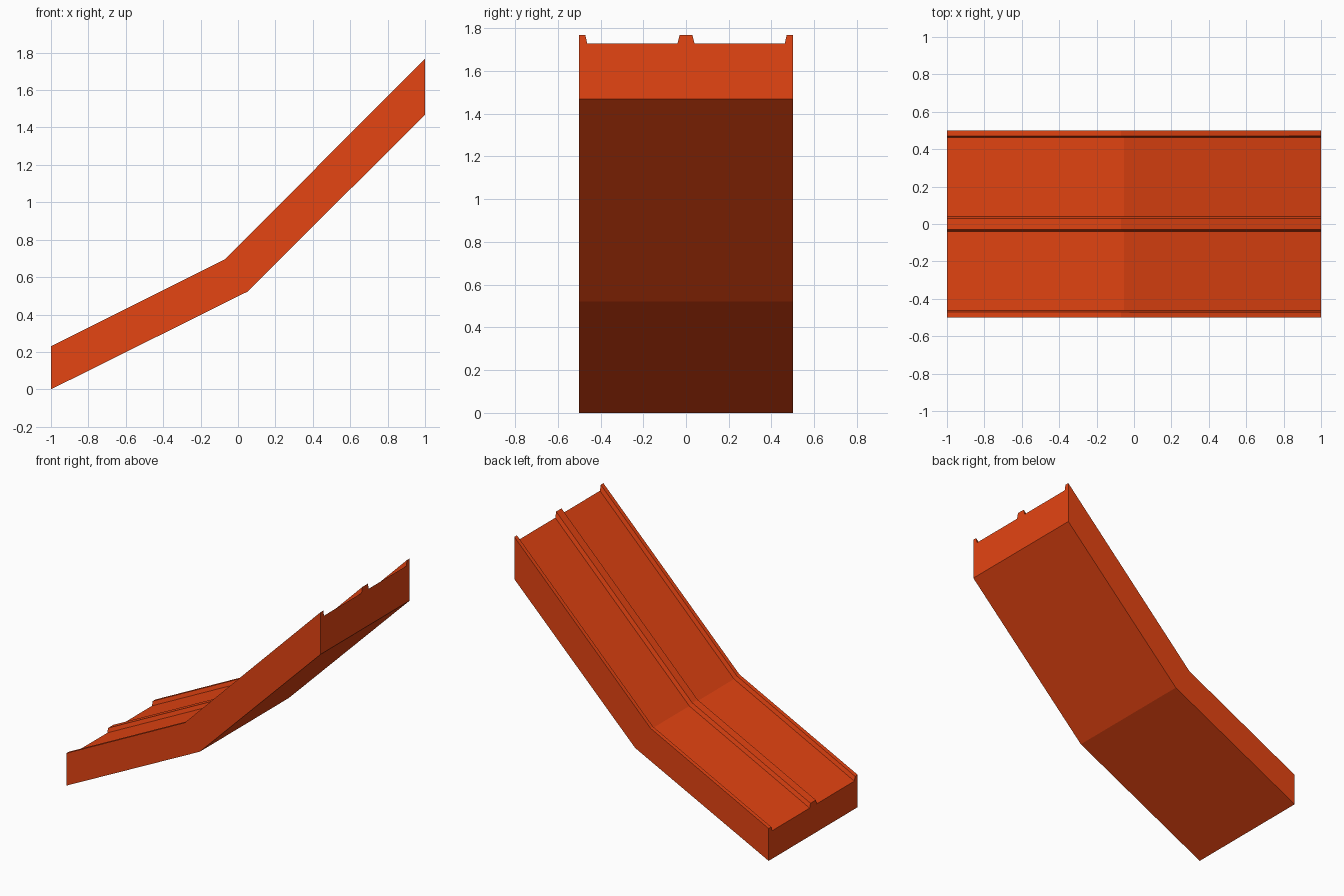
import bpy
import bmesh

cube = bpy.data.objects.get("Cube")
if cube:
    bpy.data.objects.remove(cube, do_unlink=True)

red = bpy.data.materials.new("bright_orange_red")
red.use_nodes = True
colour = (0.78, 0.058, 0.006, 1)
red.diffuse_color = colour
red.node_tree.nodes["Principled BSDF"].inputs["Base Color"].default_value = colour

# Stations along the ramp: (top x, top z), (bottom x, bottom z)
stations = [
    ((-1, 0.23), (-1, 0)),
    ((-0.07, 0.695), (0.05, 0.522)),
    ((1, 1.768), (1, 1.468)),
]

# Half cross-section: (y, depth as a share of thickness), centre to edge
BED = 0.133
half = [(0.03, 0), (0.04, BED), (0.462, BED), (0.471, 0), (0.5, 0), (0.5, 1)]
section = half + [(-y, d) for y, d in reversed(half)]

# Sweep the section through the stations
bm = bmesh.new()
rings = []
for (tx, tz), (bx, bz) in stations:
    rings.append([bm.verts.new((tx + (bx - tx) * d, y, tz + (bz - tz) * d))
                  for y, d in section])
n = len(section)
for a, b in zip(rings, rings[1:]):
    for i in range(n):
        j = (i + 1) % n
        bm.faces.new((a[i], a[j], b[j], b[i]))

# Flat end caps
bm.faces.new(rings[0])
bm.faces.new(list(reversed(rings[-1])))
bmesh.ops.recalc_face_normals(bm, faces=bm.faces)

mesh = bpy.data.meshes.new("ramp_with_rails")
bm.to_mesh(mesh)
bm.free()
mesh.materials.append(red)
ramp = bpy.data.objects.new("ramp_with_rails", mesh)
bpy.context.collection.objects.link(ramp)
